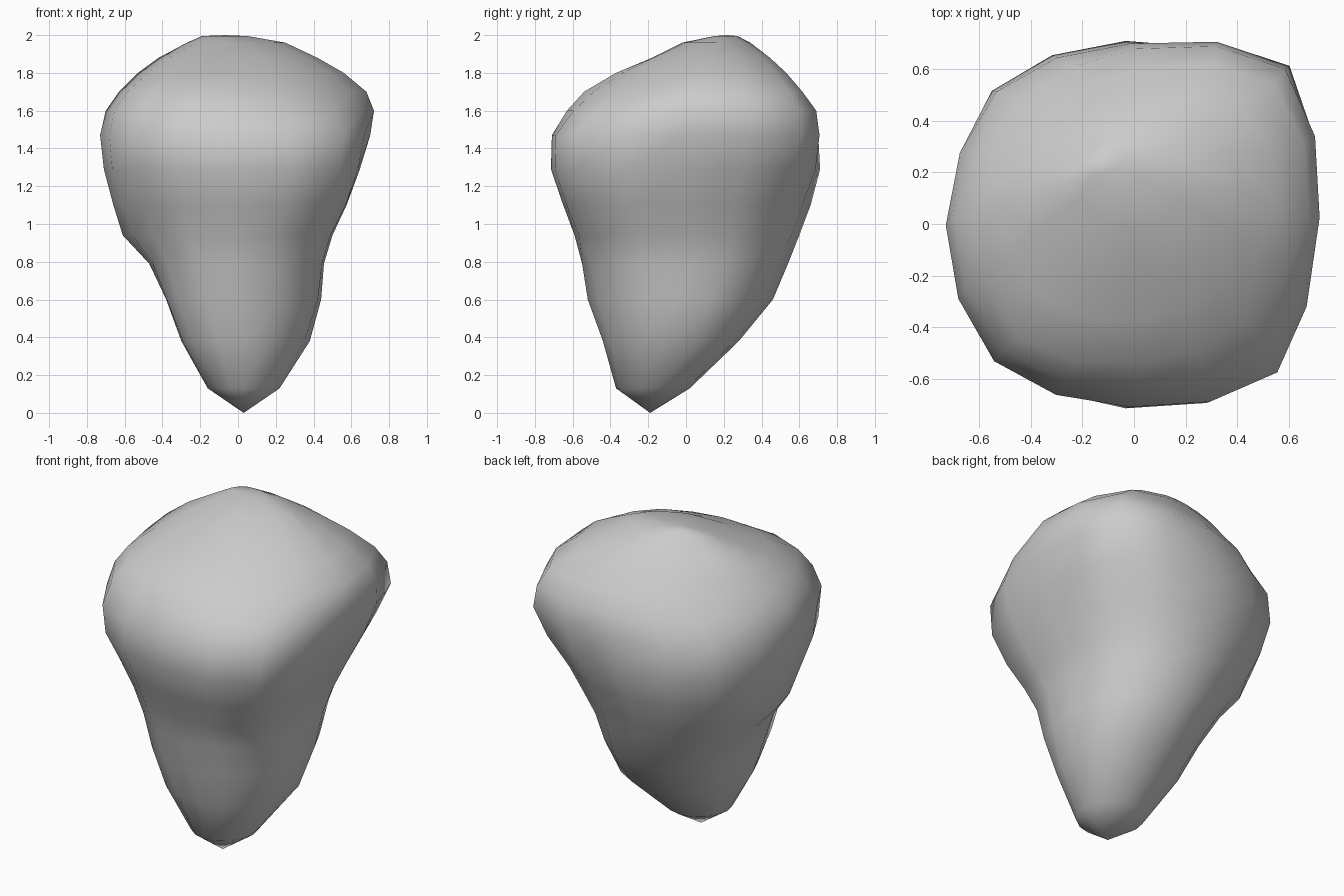
import bpy, bmesh
from mathutils import Vector

# Boulder rings: z, x min, x max, y min, y max,
# then reach along the four diagonals (+x+y, -x+y, -x-y, +x-y)
RINGS = [
    (0.13, -0.16, 0.22, -0.37, 0.02, 0.09, 0.05, 0.29, 0.33),
    (0.38, -0.30, 0.38, -0.44, 0.28, 0.35, 0.26, 0.42, 0.43),
    (0.60, -0.38, 0.44, -0.52, 0.46, 0.45, 0.40, 0.49, 0.50),
    (0.79, -0.47, 0.455, -0.55, 0.54, 0.51, 0.53, 0.53, 0.54),
    (0.94, -0.61, 0.50, -0.59, 0.60, 0.58, 0.62, 0.58, 0.61),
    (1.10, -0.66, 0.575, -0.65, 0.66, 0.66, 0.70, 0.65, 0.71),
    (1.29, -0.71, 0.645, -0.715, 0.71, 0.78, 0.755, 0.74, 0.79),
    (1.47, -0.73, 0.70, -0.71, 0.70, 0.86, 0.74, 0.76, 0.80),
    (1.60, -0.70, 0.72, -0.63, 0.68, 0.84, 0.65, 0.71, 0.70),
    (1.70, -0.63, 0.68, -0.54, 0.60, 0.77, 0.57, 0.63, 0.57),
    (1.80, -0.53, 0.56, -0.37, 0.52, 0.63, 0.49, 0.45, 0.42),
    (1.88, -0.42, 0.42, -0.18, 0.44, 0.48, 0.41, 0.27, 0.27),
    (1.96, -0.27, 0.25, -0.02, 0.34, 0.30, 0.31, 0.07, 0.06),
    (1.995, -0.19, 0.05, 0.15, 0.27, 0.18, 0.28, -0.03, -0.13),
]


def ring_points(row):
    z, x0, x1, y0, y1, *diag = row
    cx, cy = (x0 + x1) / 2, (y0 + y1) / 2
    corners = []
    for (sx, sy), d in zip([(1, 1), (-1, 1), (-1, -1), (1, -1)], diag):
        t = (d * 2 ** 0.5 - sx * cx - sy * cy) / 2
        corners.append((cx + sx * t, cy + sy * t))
    sides = [(x1, cy), (cx, y1), (x0, cy), (cx, y0)]
    keys = [Vector((*p, z)) for pair in zip(sides, corners) for p in pair]
    points = []
    for i in range(8):
        a, b, c, d = (keys[(i + k) % 8] for k in (-1, 0, 1, 2))
        points += [b, (9 * (b + c) - a - d) / 16]
    return points


# Loft the rings and close them with the foot tip and the crown
bm = bmesh.new()
loops = [[bm.verts.new(p) for p in ring_points(r)] for r in RINGS]
tip = bm.verts.new((0.03, -0.19, 0))
crown = bm.verts.new((-0.07, 0.22, 2))
n = len(loops[0])
for i in range(n):
    j = (i + 1) % n
    bm.faces.new((tip, loops[0][j], loops[0][i]))
    bm.faces.new((crown, loops[-1][i], loops[-1][j]))
    for low, high in zip(loops, loops[1:]):
        bm.faces.new((low[i], low[j], high[j], high[i]))
bmesh.ops.recalc_face_normals(bm, faces=bm.faces[:])
for f in bm.faces:
    f.smooth = True

mesh = bpy.data.meshes.new("boulder")
bm.to_mesh(mesh)
bm.free()
bpy.context.collection.objects.link(bpy.data.objects.new("boulder", mesh))
